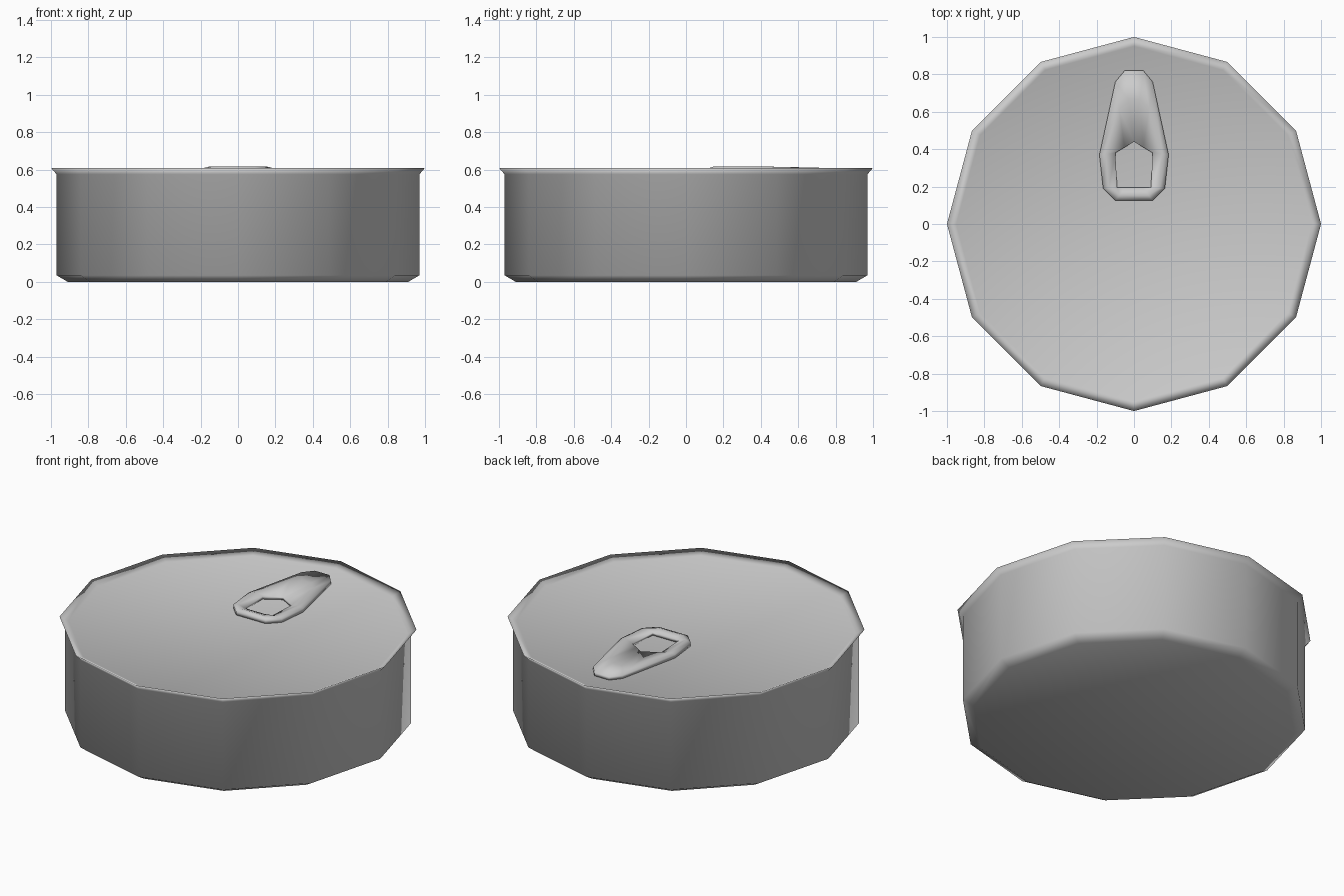
import bpy, bmesh, math

cube = bpy.data.objects.get("Cube")
if cube:
    bpy.data.objects.remove(cube, do_unlink=True)

# Single bare metal colour
metal = bpy.data.materials.new("grey_metal")
metal.use_nodes = True
grey = (0.6, 0.6, 0.6, 1)
metal.diffuse_color = grey
metal.node_tree.nodes["Principled BSDF"].inputs["Base Color"].default_value = grey


def bridge(bm, a, b):
    """Join two rings of equal length with quads."""
    n = len(a)
    for i in range(n):
        j = (i + 1) % n
        bm.faces.new((a[i], a[j], b[j], b[i]))


def finish(bm, name):
    bmesh.ops.remove_doubles(bm, verts=bm.verts[:], dist=0.0005)
    bmesh.ops.recalc_face_normals(bm, faces=bm.faces[:])
    for f in bm.faces:
        f.smooth = True
    mesh = bpy.data.meshes.new(name)
    bm.to_mesh(mesh)
    bm.free()
    mesh.materials.append(metal)
    obj = bpy.data.objects.new(name, mesh)
    bpy.context.collection.objects.link(obj)
    return obj


# Can: twelve-sided turned profile with flared rim and sunken lid
SIDES = 12
profile = [(0.91, 0), (0.97, 0.035), (0.97, 0.575), (1.0, 0.61), (0.95, 0.585)]
bm = bmesh.new()
rings = []
for r, z in profile:
    angles = [2 * math.pi * i / SIDES for i in range(SIDES)]
    rings.append([bm.verts.new((r * math.cos(a), r * math.sin(a), z)) for a in angles])
for low, high in zip(rings, rings[1:]):
    bridge(bm, low, high)
bm.faces.new(rings[0][::-1])
bm.faces.new(rings[-1])
finish(bm, "can_body")

# Pull tab: half outlines mirrored across x, joined as a ring with a finger hole
outer = [(0.05, 0.82), (0.10, 0.76), (0.185, 0.37), (0.165, 0.19), (0.10, 0.125)]
hole = [(0.0, 0.44), (0.05, 0.41), (0.10, 0.38), (0.09, 0.195), (0.045, 0.195)]
crest = [(o[0] * 0.6 + h[0] * 0.4, o[1] * 0.6 + h[1] * 0.4) for o, h in zip(outer, hole)]


def tab_ring(bm, half, z, slope):
    full = half + [(-x, y) for x, y in reversed(half)]
    return [bm.verts.new((x, y, z - slope * max(0, y - 0.35))) for x, y in full]


bm = bmesh.new()
layers = [tab_ring(bm, outer, 0.586, 0), tab_ring(bm, outer, 0.609, 0.005),
          tab_ring(bm, crest, 0.618, 0.02), tab_ring(bm, hole, 0.604, 0),
          tab_ring(bm, hole, 0.586, 0)]
for a, b in zip(layers, layers[1:] + layers[:1]):
    bridge(bm, a, b)
finish(bm, "pull_tab")
